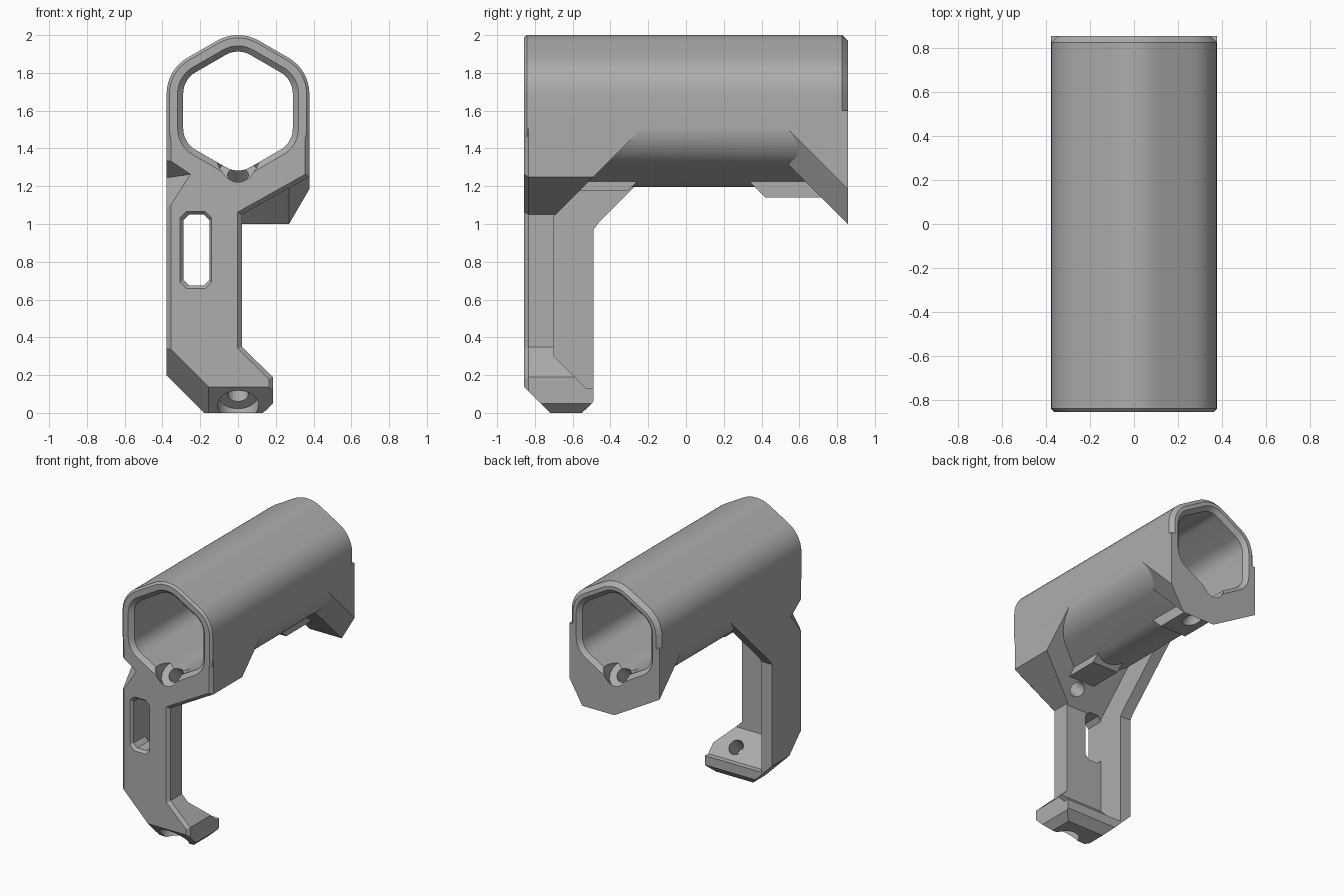
import bpy, bmesh, math
from mathutils import Vector

cube = bpy.data.objects.get("Cube")
if cube:
    bpy.data.objects.remove(cube, do_unlink=True)

W, FRONT, BACK, MID_Z = 0.378, -0.857, 0.857, 1.598

grey = bpy.data.materials.new("plain grey")
grey.use_nodes = True
grey.diffuse_color = (0.42, 0.42, 0.42, 1)
grey.node_tree.nodes["Principled BSDF"].inputs["Base Color"].default_value = grey.diffuse_color


def finish(name, bm):
    bmesh.ops.recalc_face_normals(bm, faces=bm.faces)
    mesh = bpy.data.meshes.new(name)
    bm.to_mesh(mesh)
    bm.free()
    mesh.materials.append(grey)
    ob = bpy.data.objects.new(name, mesh)
    bpy.context.scene.collection.objects.link(ob)
    return ob


def loft_bm(rings):
    """Closed solid through rings with equal point counts."""
    bm = bmesh.new()
    loops = [[bm.verts.new(p) for p in ring] for ring in rings]
    for a, b in zip(loops, loops[1:]):
        for i in range(len(a)):
            j = (i + 1) % len(a)
            bm.faces.new((a[i], a[j], b[j], b[i]))
    bm.faces.new(loops[0])
    bm.faces.new(loops[-1])
    bmesh.ops.recalc_face_normals(bm, faces=bm.faces)
    return bm


def side_prism(name, profile, x0, x1):
    return finish(name, loft_bm([[(x, y, z) for y, z in profile] for x in (x0, x1)]))


def box_bm(x0, x1, y0, y1, z0, z1):
    rect = [(y0, z0), (y1, z0), (y1, z1), (y0, z1)]
    return loft_bm([[(x, y, z) for y, z in rect] for x in (x0, x1)])


def clip(bm, normal, offset):
    """Keep the half space normal . p >= offset and cap the cut."""
    n = Vector(normal)
    bmesh.ops.bisect_plane(bm, geom=bm.verts[:] + bm.edges[:] + bm.faces[:],
                           plane_co=n * (offset / n.length_squared), plane_no=n,
                           clear_inner=True)
    bmesh.ops.holes_fill(bm, edges=bm.edges[:], sides=0)


def combine(target, other, operation):
    mod = target.modifiers.new("combine", 'BOOLEAN')
    mod.operation, mod.object, mod.solver = operation, other, 'EXACT'
    bpy.context.view_layer.objects.active = target
    bpy.ops.object.modifier_apply(modifier=mod.name)
    bpy.data.objects.remove(other, do_unlink=True)


def hex_ring(apothem, radius, y, seg=8):
    """Pointed-top hexagon with rounded corners."""
    pts = []
    reach = (apothem - radius) / math.cos(math.radians(30))
    for k in range(6):
        mid = math.radians(90 + 60 * k)
        for s in range(seg + 1):
            a = mid + math.radians(-30 + 60 * s / seg)
            pts.append((reach * math.cos(mid) + radius * math.cos(a), y,
                        MID_Z + reach * math.sin(mid) + radius * math.sin(a)))
    return pts


def cylinder(radius, start, end):
    a, b = Vector(start), Vector(end)
    bm = bmesh.new()
    bmesh.ops.create_cone(bm, cap_ends=True, segments=32, radius1=radius,
                          radius2=radius, depth=(b - a).length)
    turn = (b - a).to_track_quat('Z', 'Y').to_matrix()
    bmesh.ops.rotate(bm, matrix=turn, verts=bm.verts)
    bmesh.ops.translate(bm, vec=(a + b) / 2, verts=bm.verts)
    return finish("drill", bm)


def octagon(x0, x1, z0, z1, c, y):
    return [(x, y, z) for x, z in (
        (x0 + c, z0), (x1 - c, z0), (x1, z0 + c), (x1, z1 - c),
        (x1 - c, z1), (x0 + c, z1), (x0, z1 - c), (x0, z0 + c))]


# Outer hexagonal sleeve with chamfered ends
body = finish("hex_sleeve_with_leg", loft_bm([
    hex_ring(W - 0.015, 0.205, FRONT), hex_ring(W, 0.22, FRONT + 0.015),
    hex_ring(W, 0.22, BACK - 0.03), hex_ring(W - 0.03, 0.19, BACK)]))

# Leg and foot: front outline crossed with side outline
outline = [(-W, 1.6), (-W, 0.2), (-0.128, -0.05), (0.08, -0.05), (0.185, 0.05),
           (0.185, 0.19), (0.02, 0.35), (0.02, 1.05), (W, 1.25), (W, 1.6)]
bm = loft_bm([[(x, y, z) for x, z in outline] for y in (FRONT, 0.1)])
rim = [e for e in bm.edges if all(v.co.y < FRONT + 0.01 for v in e.verts)]
bmesh.ops.bevel(bm, geom=rim, offset=0.022, segments=1, affect='EDGES')
leg = finish("leg", bm)
combine(leg, side_prism("leg_side", [
    (-1, 0.28), (-0.72, 0), (-0.55, 0), (-0.49, 0.06), (-0.49, 0.13), (-0.53, 0.13),
    (-0.7, 0.3), (-0.7, 1.04), (-0.04, 1.7), (-1, 1.7)], -0.5, 0.5), 'INTERSECT')

# Stiffening rib along the outer edge of the leg
bm = loft_bm([[(x, y, z) for y, z in (
    (-0.8, 0.08), (-0.72, 0), (-0.55, 0), (-0.49, 0.06), (-0.49, 0.97),
    (-0.46, 1.01), (0.1, 1.57), (-0.8, 1.57))] for x in (-W, -0.29)])
clip(bm, (1, 0, 1), -0.178)
clip(bm, (1, 1, 1), -0.875)
rib = finish("rib", bm)

# Slanted corner of the foot
wedge = box_bm(-0.6, 0.1, -1.1, -0.6, -0.2, 0.6)
clip(wedge, (-1, -1, -1), 0.875)
combine(leg, finish("corner_cut", wedge), 'DIFFERENCE')
combine(leg, rib, 'UNION')
combine(body, leg, 'UNION')

# Rear flange sloping up into the sleeve
bm = box_bm(-W, W, 0.2, BACK, 0.9, 1.6)
clip(bm, (0, 1, 1), 1.857)
clip(bm, (-1.714, 1, 1), 1.394)
clip(bm, (0.577, 1, 1), 1.857)
combine(body, finish("rear_flange", bm), 'UNION')

# Screw bosses below the sleeve
combine(body, side_prism("rear_boss", [
    (0.30, 1.26), (0.42, 1.14), (0.75, 1.14), (0.75, 1.26)], -0.11, 0.11), 'UNION')
combine(body, side_prism("front_boss", [
    (-0.65, 1.175), (-0.31, 1.175), (-0.22, 1.26), (-0.65, 1.26)], -0.11, 0.11), 'UNION')

# Hexagonal bore, flared at both ends
combine(body, finish("bore", loft_bm([
    hex_ring(0.33, 0.17, FRONT - 0.01), hex_ring(0.29, 0.13, FRONT + 0.03),
    hex_ring(0.29, 0.13, BACK - 0.03), hex_ring(0.33, 0.17, BACK + 0.01)])), 'DIFFERENCE')

# Slot through the leg with a chamfered mouth
combine(body, finish("slot", loft_bm([
    octagon(-0.315, -0.135, 0.65, 1.075, 0.035, FRONT - 0.01),
    octagon(-0.289, -0.15, 0.675, 1.05, 0.03, FRONT + 0.02),
    octagon(-0.289, -0.15, 0.675, 1.05, 0.03, -0.6)])), 'DIFFERENCE')

# Notch in the front edge where the leg meets the sleeve
bm = bmesh.new()
for p in ((-0.24, -0.87, 1.265), (-0.41, -0.87, 1.38), (-0.41, -0.87, 1.0), (-0.41, -0.68, 1.24)):
    bm.verts.new(p)
bmesh.ops.convex_hull(bm, input=bm.verts)
combine(body, finish("notch", bm), 'DIFFERENCE')

# Slanted screw holes: wide recess, then a narrow hole
for end in (-1, 1):
    combine(body, cylinder(0.11, (0, end * 1.0, 1.52), (0, end * 0.74, 1.26)), 'DIFFERENCE')
    combine(body, cylinder(0.055, (0, end * 0.8, 1.32), (0, end * 0.45, 0.97)), 'DIFFERENCE')
combine(body, cylinder(0.11, (0, -0.9, -0.1), (0, -0.7, 0.1)), 'DIFFERENCE')
combine(body, cylinder(0.055, (0, -0.75, 0.05), (0, -0.5, 0.3)), 'DIFFERENCE')

bpy.ops.object.select_all(action='DESELECT')
body.select_set(True)
bpy.context.view_layer.objects.active = body
bpy.ops.object.shade_smooth_by_angle(angle=math.radians(25))
